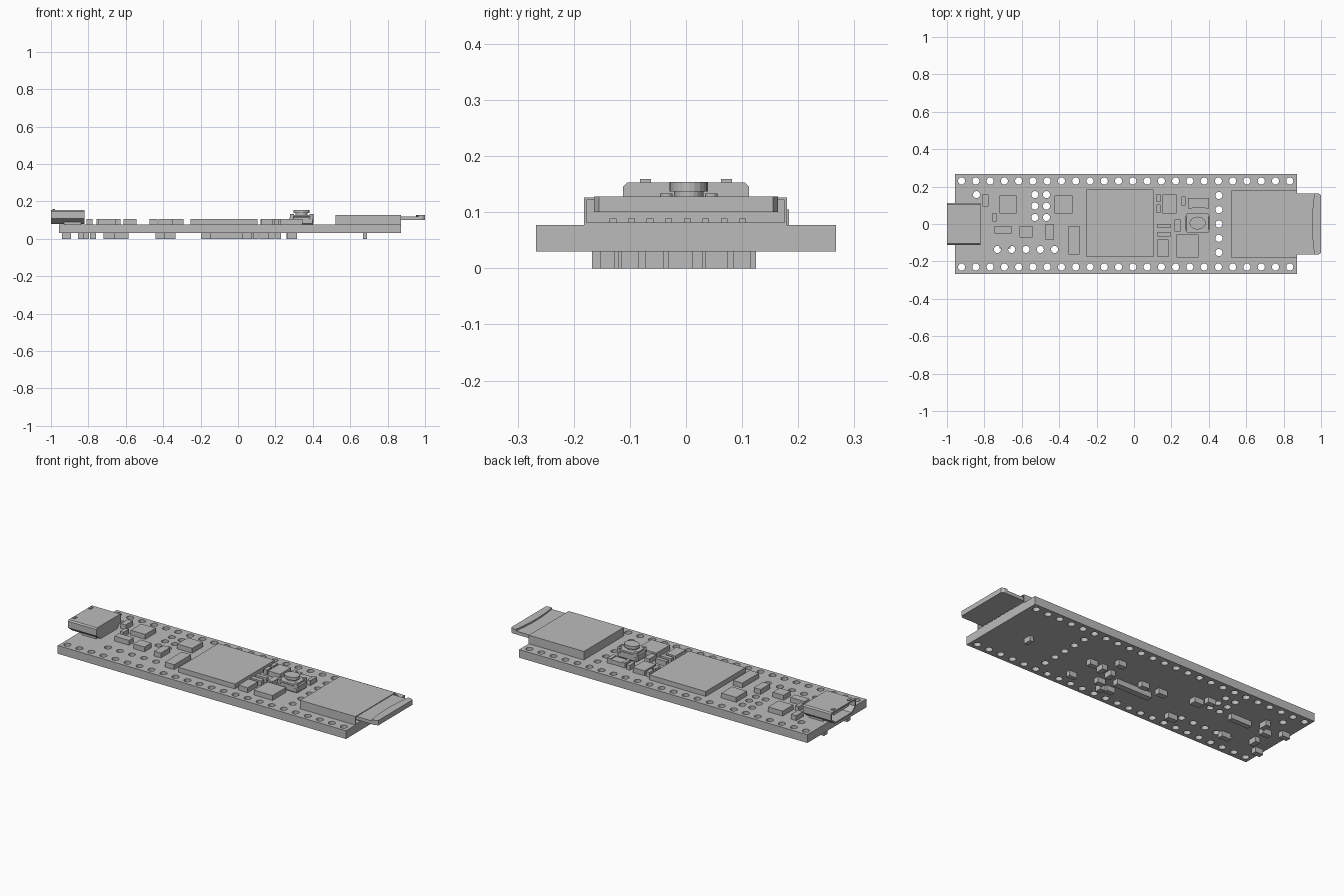
import bpy, bmesh, math
from mathutils import Vector

default = bpy.data.objects.get("Cube")
if default:
    bpy.data.objects.remove(default, do_unlink=True)

grey = bpy.data.materials.new("plain grey")
grey.use_nodes = True
COLOUR = (0.5, 0.5, 0.5, 1)
grey.diffuse_color = COLOUR
for node in grey.node_tree.nodes:
    if node.type == "BSDF_PRINCIPLED":
        node.inputs["Base Color"].default_value = COLOUR

BOARD_BOTTOM, BOARD_TOP, CHIP_TOP = 0.03, 0.077, 0.105


def finish(name, bm):
    """Turn a bmesh into a named grey object."""
    bmesh.ops.recalc_face_normals(bm, faces=bm.faces)
    mesh = bpy.data.meshes.new(name)
    bm.to_mesh(mesh)
    bm.free()
    mesh.materials.append(grey)
    obj = bpy.data.objects.new(name, mesh)
    bpy.context.collection.objects.link(obj)
    return obj


def add_prism(bm, points, direction):
    """Extrude a closed outline of 3D points along a direction."""
    base = bm.faces.new([bm.verts.new(p) for p in points])
    result = bmesh.ops.extrude_face_region(bm, geom=[base], use_keep_orig=True)
    moved = [v for v in result["geom"] if isinstance(v, bmesh.types.BMVert)]
    bmesh.ops.translate(bm, verts=moved, vec=direction)


def plan_prism(name, outline, z0, z1):
    bm = bmesh.new()
    add_prism(bm, [(x, y, z0) for x, y in outline], (0, 0, z1 - z0))
    return finish(name, bm)


def box(name, x0, x1, y0, y1, z0, z1):
    return plan_prism(name, [(x0, y0), (x1, y0), (x1, y1), (x0, y1)], z0, z1)


def oval(x, y, rx, ry, sides):
    turns = [2 * math.pi * i / sides for i in range(sides)]
    return [(x + rx * math.cos(t), y + ry * math.sin(t)) for t in turns]


def bevel(obj, width, segments=2):
    mod = obj.modifiers.new("soft edges", "BEVEL")
    mod.width = width
    mod.segments = segments


def open_shell(name, profile, x0, x1, open_side, wall, depth):
    """Extrude a y-z profile along x and hollow out one end."""
    bm = bmesh.new()
    add_prism(bm, [(x0, y, z) for y, z in profile], (x1 - x0, 0, 0))
    bmesh.ops.recalc_face_normals(bm, faces=bm.faces)
    end = [f for f in bm.faces if f.normal.x * open_side > 0.9]
    bmesh.ops.inset_individual(bm, faces=end, thickness=wall)
    pocket = bmesh.ops.extrude_discrete_faces(bm, faces=end)["faces"]
    inner = {v for f in pocket for v in f.verts}
    bmesh.ops.translate(bm, verts=list(inner), vec=(-open_side * depth, 0, 0))
    return finish(name, bm)


# Circuit board with its drilled holes
board = box("circuit_board", -0.957, 0.872, -0.267, 0.267, BOARD_BOTTOM, BOARD_TOP)
PITCH = 0.0763
FIRST = -0.922
holes = [(FIRST + PITCH * i, side * 0.23) for i in range(24) for side in (-1, 1)]
holes += [(-0.73 + PITCH * i, -0.136) for i in range(5)]
holes += [(0.454, PITCH * i) for i in range(-2, 3)]
holes += [(x, y) for x in (-0.53, -0.468) for y in (0.035, 0.096, 0.157)]
holes += [(-0.842, 0.157)]
bm = bmesh.new()
for x, y in holes:
    add_prism(bm, [(px, py, -0.1) for px, py in oval(x, y, 0.019, 0.019, 20)], (0, 0, 0.4))
drill = finish("hole_cutter", bm)
drill.hide_render = True
cut = board.modifiers.new("holes", "BOOLEAN")
cut.object = drill
cut.operation = "DIFFERENCE"
cut.solver = "EXACT"
bpy.context.view_layer.objects.active = board
bpy.ops.object.modifier_apply(modifier=cut.name)
bpy.data.objects.remove(drill, do_unlink=True)

# Chips on the upper face: left, right, near, far
top_parts = {
    "processor": (-0.254, 0.104, -0.176, 0.184),
    "memory_chip": (-0.35, -0.291, -0.163, -0.01),
    "regulator": (-0.425, -0.33, 0.056, 0.152),
    "diode": (-0.473, -0.43, -0.085, 0),
    "crystal": (-0.612, -0.543, -0.073, -0.01),
    "fuse": (-0.746, -0.655, -0.052, -0.01),
    "power_chip": (-0.72, -0.628, 0.056, 0.152),
    "power_resistor": (-0.757, -0.735, 0.013, 0.06),
    "indicator_lamp": (-0.81, -0.778, 0.094, 0.158),
    "far_resistor": (0.12, 0.142, 0.118, 0.16),
    "near_resistor": (0.12, 0.142, 0.06, 0.103),
    "controller_chip": (0.152, 0.227, 0.056, 0.158),
    "status_lamp": (0.254, 0.275, 0.1, 0.147),
    "far_capacitor": (0.126, 0.195, -0.022, 0),
    "near_capacitor": (0.126, 0.195, -0.067, -0.042),
    "inductor": (0.126, 0.185, -0.176, -0.083),
    "button_resistor": (0.216, 0.248, -0.04, 0.024),
    "converter_chip": (0.227, 0.345, -0.18, -0.056),
}
for name, bounds in top_parts.items():
    box(name, *bounds, BOARD_TOP, CHIP_TOP)

# Large capacitor with raised end caps
box("capacitor_body", 0.305, 0.385, 0.086, 0.137, BOARD_TOP, 0.1)
for name, x in (("left", 0.29), ("right", 0.382)):
    box("capacitor_cap_" + name, x, x + 0.02, 0.083, 0.14, BOARD_TOP, CHIP_TOP)

# Small parts on the lower face: centre and size
bottom_parts = [
    (0.68, -0.01, 0.022, 0.045), (0.29, -0.14, 0.05, 0.025),
    (0.285, 0.015, 0.05, 0.03), (0.215, 0.005, 0.03, 0.05),
    (0.17, 0.1, 0.05, 0.03), (0.145, -0.015, 0.03, 0.05),
    (0.14, -0.1, 0.05, 0.03), (0.095, -0.15, 0.03, 0.035),
    (0.05, -0.135, 0.05, 0.03), (-0.035, -0.055, 0.225, 0.035),
    (-0.055, 0.01, 0.05, 0.03), (-0.17, 0.01, 0.055, 0.03),
    (-0.365, -0.145, 0.06, 0.03), (-0.365, 0.055, 0.06, 0.04),
    (-0.415, 0.1, 0.05, 0.03), (-0.69, -0.115, 0.06, 0.03),
    (-0.65, 0.05, 0.13, 0.03), (-0.775, 0.1, 0.03, 0.05),
    (-0.825, 0.04, 0.055, 0.03), (-0.84, -0.06, 0.03, 0.05),
    (-0.917, -0.13, 0.05, 0.03), (-0.917, 0.08, 0.05, 0.03),
]
for i, (x, y, w, d) in enumerate(bottom_parts):
    box(f"underside_part_{i + 1}", x - w / 2, x + w / 2, y - d / 2, y + d / 2, 0, BOARD_BOTTOM)

# Push button: base, corner rivets and oval cap
bx, by = 0.34, 0.005
base = box("button_base", bx - 0.064, bx + 0.064, by - 0.044, by + 0.044, BOARD_TOP, 0.12)
bevel(base, 0.006, 1)
box("button_plate", bx - 0.056, bx + 0.056, by - 0.05, by + 0.05, 0.118, 0.128)
for sx in (-1, 1):
    for sy in (-1, 1):
        spot = oval(bx + sx * 0.052, by + sy * 0.04, 0.011, 0.011, 12)
        plan_prism("button_rivet", spot, CHIP_TOP, 0.133)
plan_prism("button_stem", oval(bx, by, 0.032, 0.026, 20), 0.125, 0.145)
plan_prism("button_cap", oval(bx, by, 0.043, 0.034, 20), 0.137, 0.154)

# Cable socket: hollow tapered shell, tongue and latch bumps
socket_half = [(0.075, 0.079), (0.112, 0.108), (0.112, 0.146), (0.105, 0.153)]
socket = socket_half + [(-y, z) for y, z in reversed(socket_half)]
open_shell("cable_socket", socket, -1, -0.82, -1, 0.008, 0.13)
box("socket_tongue", -0.985, -0.86, -0.07, 0.07, 0.12, 0.134)
for side in (-1, 1):
    y = side * 0.072
    box("socket_latch", -0.992, -0.978, y - 0.01, y + 0.01, 0.15, 0.159)
    box("socket_foot", -0.93, -0.84, y - 0.015, y + 0.015, BOARD_TOP, 0.09)

# Card slot: hollow shell with a row of contacts
slot = [(-0.182, BOARD_TOP), (0.18, BOARD_TOP), (0.18, 0.126), (-0.182, 0.126)]
open_shell("card_slot", slot, 0.522, 0.872, 1, 0.006, 0.33)
for i in range(8):
    y = -0.13 + i * 0.033
    box("slot_contact", 0.72, 0.868, y - 0.006, y + 0.006, 0.08, 0.089)

# Memory card with rounded corners and a curved finger ridge
card = [(0.56, -0.164), (0.985, -0.164), (0.995, -0.155),
        (0.995, 0.155), (0.985, 0.164), (0.56, 0.164)]
plan_prism("memory_card", card, 0.1, 0.119)
ridge = [(0.985, -0.164), (1, -0.155), (1, 0.155), (0.985, 0.164)]
steps = [1 - i / 6 for i in range(13)]
ridge += [(0.952 + 0.013 * t * t, 0.164 * t) for t in steps]
plan_prism("card_finger_ridge", ridge, 0.1, 0.128)
